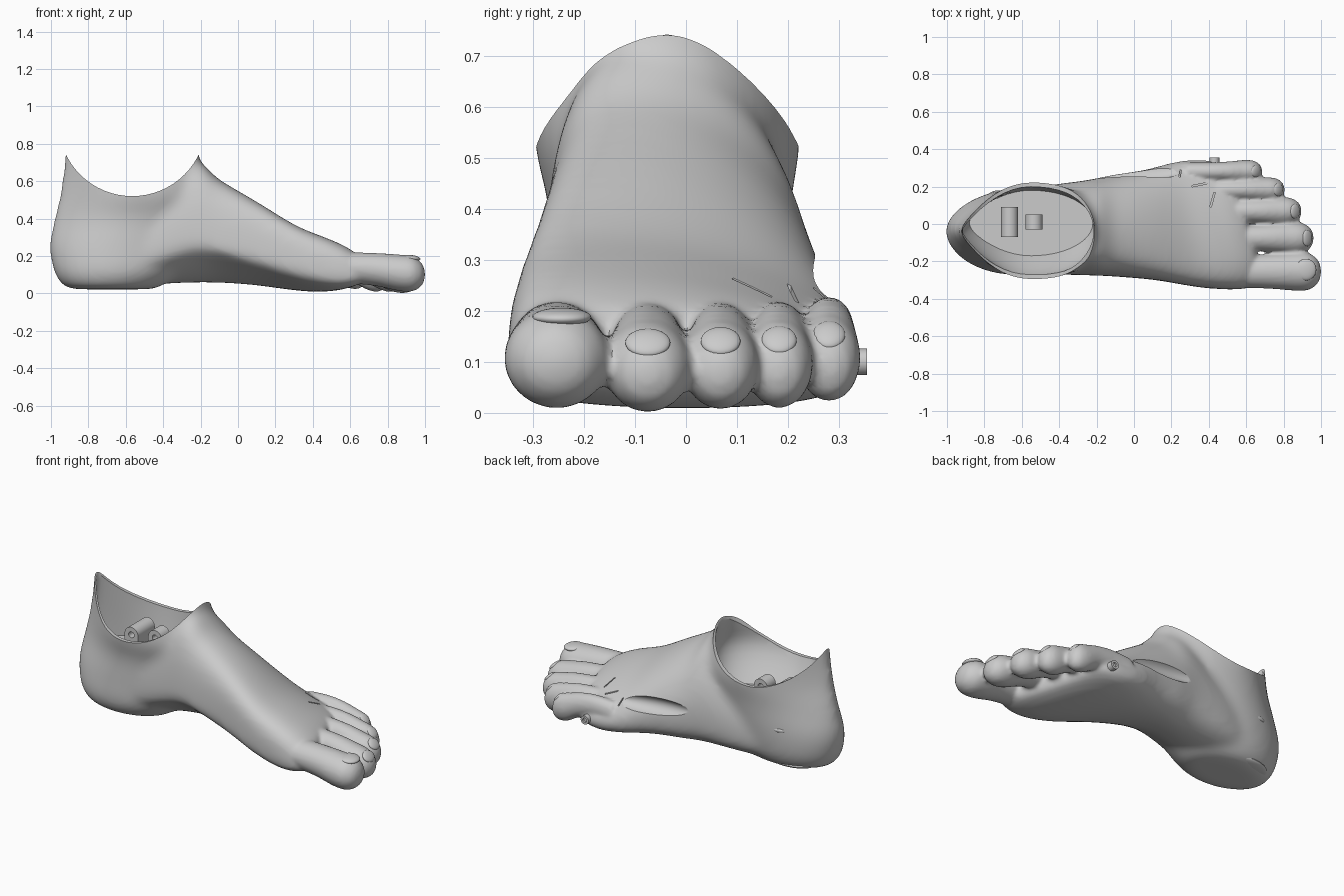
import bpy, bmesh, math
from mathutils import Matrix

old = bpy.data.objects.get("Cube")
if old:
    bpy.data.objects.remove(old)

grey = bpy.data.materials.new("plain grey")
grey.use_nodes = True
COLOUR = (0.6, 0.6, 0.6, 1)
grey.diffuse_color = COLOUR
grey.node_tree.nodes["Principled BSDF"].inputs["Base Color"].default_value = COLOUR


def finish(name, bm):
    bmesh.ops.recalc_face_normals(bm, faces=bm.faces)
    mesh = bpy.data.meshes.new(name)
    bm.to_mesh(mesh)
    bm.free()
    mesh.materials.append(grey)
    ob = bpy.data.objects.new(name, mesh)
    bpy.context.collection.objects.link(ob)
    return ob


def loft(bm, rings):
    """Skin a row of closed rings and cap both ends."""
    loops = [[bm.verts.new(p) for p in ring] for ring in rings]
    n = len(loops[0])
    for a, b in zip(loops, loops[1:]):
        for i in range(n):
            bm.faces.new((a[i], a[(i + 1) % n], b[(i + 1) % n], b[i]))
    bm.faces.new(loops[0])
    bm.faces.new(loops[-1])


def spline(rows, steps=5):
    """Smoothly interpolate between rows of section values."""
    out = []
    for i in range(len(rows) - 1):
        p = [rows[max(i - 1, 0)], rows[i], rows[i + 1], rows[min(i + 2, len(rows) - 1)]]
        for k in range(steps):
            t = k / steps
            out.append([b + t / 2 * (c - a + t * (2 * a - 5 * b + 4 * c - d + t * (3 * (b - c) + d - a)))
                        for a, b, c, d in zip(*p)])
    return out + [list(rows[-1])]


def angles(n=48):
    return [2 * math.pi * i / n for i in range(n)]


def ball(bm, loc, size, tilt=0):
    m = Matrix.Translation(loc) @ Matrix.Rotation(tilt, 4, 'Y') @ Matrix.Diagonal((*size, 1))
    bmesh.ops.create_uvsphere(bm, u_segments=32, v_segments=16, radius=1, matrix=m)


def rod(bm, loc, radius, length):
    m = Matrix.Translation(loc) @ Matrix.Rotation(math.pi / 2, 4, 'X')
    bmesh.ops.create_cone(bm, cap_ends=True, segments=64, radius1=radius, radius2=radius,
                          depth=length, matrix=m)


def box(bm, loc, size, turn=0):
    m = Matrix.Translation(loc) @ Matrix.Rotation(turn, 4, 'Z') @ Matrix.Diagonal((*size, 1))
    bmesh.ops.create_cube(bm, size=1, matrix=m)


def modify(ob, kind, **settings):
    mod = ob.modifiers.new(kind.lower(), kind)
    for key, value in settings.items():
        setattr(mod, key, value)
    bpy.context.view_layer.objects.active = ob
    bpy.ops.object.modifier_apply(modifier=mod.name)


def cut(ob, name, bm):
    tool = finish(name, bm)
    modify(ob, 'BOOLEAN', operation='DIFFERENCE', solver='EXACT', object=tool)
    bpy.data.objects.remove(tool)


def smooth(ob, angle=40):
    bpy.ops.object.select_all(action='DESELECT')
    ob.select_set(True)
    bpy.context.view_layer.objects.active = ob
    bpy.ops.object.shade_smooth_by_angle(angle=math.radians(angle))


# Heel and ankle: height, back, front, inner side, outer side, tendon pinch
HEEL = [(.022, -.88, -.45, -.19, .07, 0), (.045, -.94, -.4, -.235, .12, 0),
        (.12, -.985, -.3, -.27, .165, 0), (.25, -1.008, -.2, -.27, .19, .1),
        (.4, -.983, -.15, -.27, .205, .35), (.54, -.952, -.14, -.3, .225, .55),
        (.7, -.932, -.2, -.29, .215, .6), (.9, -.92, -.23, -.28, .21, .6)]
# Socket in the same terms, from its floor upward
SOCKET = [(.34, -.88, -.22, -.17, .18, .3), (.53, -.925, -.18, -.275, .2, .55),
          (.7, -.918, -.212, -.275, .2, .6), (.95, -.9, -.24, -.265, .195, .6)]


def ankle_ring(row):
    z, back, front, inner, outer, pinch = row
    rx, ry = (front - back) / 2, (outer - inner) / 2
    ring = []
    for a in angles():
        c, s = math.cos(a), math.sin(a)
        width = ry * s * (1 - pinch * max(-c, 0) ** 2)
        ring.append(((back + front) / 2 + rx * c, (inner + outer) / 2 + width, z))
    return ring


# Instep and ball: x, inner side, outer side, bottom, top, ridge y, arch
INSTEP = [(-.75, -.22, .14, .05, .44, -.06, 0), (-.5, -.265, .2, .035, .56, -.07, .06),
          (-.25, -.275, .235, .032, .715, -.08, .16), (-.1, -.282, .265, .032, .61, -.1, .17),
          (.1, -.3, .295, .028, .49, -.13, .1), (.3, -.338, .335, .015, .362, -.15, .03),
          (.45, -.352, .345, .008, .298, -.14, 0), (.56, -.342, .34, .02, .25, -.1, 0),
          (.64, -.31, .31, .05, .2, -.05, 0)]


def instep_ring(row):
    x, inner, outer, low, top, ridge, arch = row
    mid, half = (inner + outer) / 2, (outer - inner) / 2
    wide = low + .33 * (top - low)
    ring = []
    for a in angles():
        c, s = math.cos(a), math.sin(a)
        y = mid + half * math.copysign(abs(c) ** .92, c)
        if s >= 0:
            y += (ridge - mid) * s * s
            z = wide + (top - wide) * s
        else:
            z = wide - (wide - low) * abs(s) ** .6 + arch * abs(s) ** .5 * (.5 - c / 2) ** 2
        slant = .3 * min(max(x / .5, 0), 1) * (y + .1)
        ring.append((x - slant, y, z))
    return ring


# Toes: base x, tip x, y, half width, half height, pad centre height, lift, neck size
TOES = [(.42, 1.0, -.254, .102, .097, .105, .5, .86), (.42, .96, -.075, .085, .088, .086, 1, .78),
        (.4, .895, .068, .075, .085, .089, 1, .78), (.36, .805, .183, .066, .085, .091, 1, .78),
        (.28, .685, .281, .061, .082, .101, 1, .8)]
# Along a toe: position, lift, size added to the neck as a share of the pad
TOE_SHAPE = [(0, .055, 0), (.3, .062, 0), (.55, .045, .35), (.75, .012, 1), (.88, 0, .8)]
TOE_TIP = [(.96, -.006, .68), (.99, -.008, .36), (1, -.008, .08)]

# Smooth body first, then toes merged into it
bm = bmesh.new()
loft(bm, [ankle_ring(r) for r in spline(HEEL)])
loft(bm, [instep_ring(r) for r in spline(INSTEP)])
body = finish("foot_body", bm)
modify(body, 'REMESH', mode='VOXEL', voxel_size=.02)
modify(body, 'SMOOTH', factor=.5, iterations=16)
bm = bmesh.new()
bm.from_mesh(body.data)
bpy.data.objects.remove(body)
for base, tip, y, w, h, zc, rise, neck in TOES:
    shape = [(t, lift, neck + (1 - neck) * k) for t, lift, k in TOE_SHAPE] + TOE_TIP
    loft(bm, [[(base + t * (tip - base), y + w * k * math.cos(a),
                zc + rise * lift + h * k * math.sin(a)) for a in angles(32)]
              for t, lift, k in spline(shape, 3)])
foot = finish("foot", bm)
modify(foot, 'REMESH', mode='VOXEL', voxel_size=.011)
modify(foot, 'SMOOTH', factor=.5, iterations=5)

# Scooped ankle opening, then the tapering socket inside
bm = bmesh.new()
rod(bm, (-.565, 0, .915), .395, 1.2)
cut(foot, "opening_cutter", bm)
bm = bmesh.new()
loft(bm, [ankle_ring(r) for r in spline(SOCKET)])
cut(foot, "socket_cutter", bm)

# Slot along the outer side and seams of the little toe joint
bm = bmesh.new()
ball(bm, (-.01, .305, .27), (.3, .075, .055), .07)
cut(foot, "side_slot_cutter", bm)
bm = bmesh.new()
for x, y, length, turn in ((.25, .29, .08, 1.4), (.35, .21, .08, .2), (.42, .13, .08, 1.3)):
    box(bm, (x, y, .27), (length, .008, .12), turn)
cut(foot, "seam_cutter", bm)
foot.data.materials.clear()
foot.data.materials.append(grey)
smooth(foot)

# Toenails
for i, (base, tip, y, w, h, zc, rise, neck) in enumerate(TOES):
    bm = bmesh.new()
    if i == 0:
        ball(bm, (tip - .08, y + .01, zc + .083), (.055, .058, .018), .08)
    else:
        ball(bm, (tip - .034, y, zc + .052), (.036, w * .52, .014), .8)
    smooth(finish(f"toenail_{i + 1}", bm))

# Drilled round-topped lugs standing on the socket floor
for name, x, length in (("rear_lug", -.665, .16), ("front_lug", -.535, .08)):
    arc = [(x + .045 * math.cos(a), .445 + .045 * math.sin(a)) for a in angles(32)[:17]]
    outline = arc + [(x - .045, .33), (x + .045, .33)]
    bm = bmesh.new()
    loft(bm, [[(px, .01 + side * length / 2, pz) for px, pz in outline] for side in (-1, 1)])
    lug = finish(name, bm)
    bm = bmesh.new()
    rod(bm, (x, .01, .445), .018, length * 2)
    cut(lug, "bore_cutter", bm)
    smooth(lug)

# Side hinge pin with a recessed end
bm = bmesh.new()
rod(bm, (.43, .328, .1), .026, .055)
pin = finish("hinge_pin", bm)
bm = bmesh.new()
rod(bm, (.43, .36, .1), .013, .03)
cut(pin, "pin_cutter", bm)
smooth(pin)

# Heel pad and small outer heel bump
bm = bmesh.new()
ball(bm, (-.73, .02, .052), (.16, .1, .025))
smooth(finish("heel_pad", bm))
bm = bmesh.new()
ball(bm, (-.72, .15, .28), (.06, .03, .02))
smooth(finish("heel_bump", bm))
